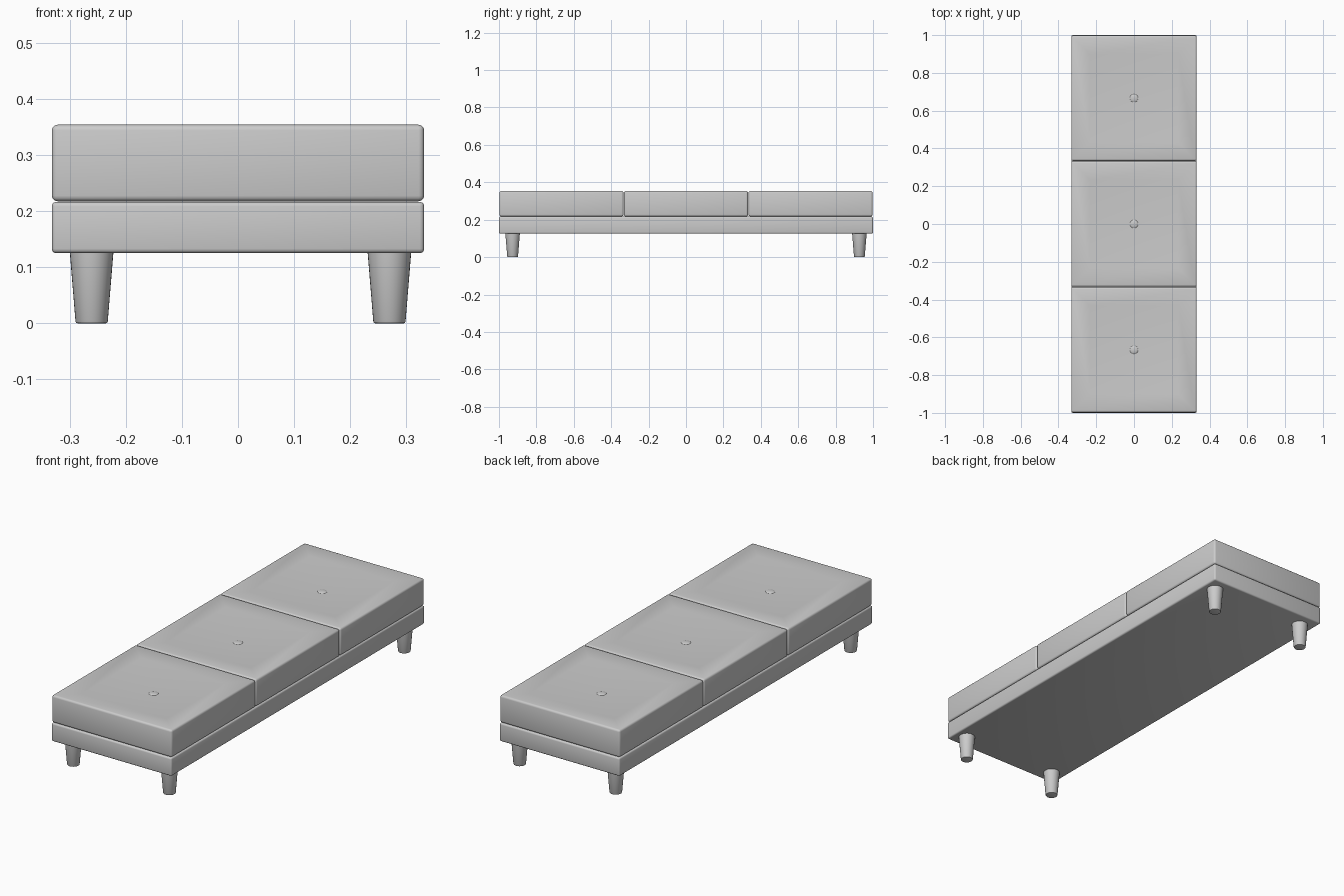
import bpy, bmesh
from mathutils import Vector

if "Cube" in bpy.data.objects:
    bpy.data.objects.remove(bpy.data.objects["Cube"])

HALF_X = 0.332


def finish(bm, name, angle=0.6):
    bmesh.ops.recalc_face_normals(bm, faces=bm.faces)
    me = bpy.data.meshes.new(name)
    bm.to_mesh(me)
    bm.free()
    ob = bpy.data.objects.new(name, me)
    bpy.context.collection.objects.link(ob)
    bpy.ops.object.select_all(action='DESELECT')
    ob.select_set(True)
    bpy.context.view_layer.objects.active = ob
    bpy.ops.object.shade_smooth_by_angle(angle=angle)
    return ob


def rounded_box(lo, hi, radius):
    bm = bmesh.new()
    lo, hi = Vector(lo), Vector(hi)
    bmesh.ops.create_cube(bm, size=1)
    bmesh.ops.scale(bm, vec=hi - lo, verts=bm.verts)
    bmesh.ops.translate(bm, vec=(lo + hi) / 2, verts=bm.verts)
    bmesh.ops.bevel(bm, geom=bm.edges[:], offset=radius, segments=3,
                    profile=0.5, affect='EDGES')
    return bm


# Long upholstered base
finish(rounded_box((-HALF_X, -1, 0.125), (HALF_X, 1, 0.2165), 0.008), "base")

# Three seat cushions, each pulled down to a button in the middle
for i, y in enumerate((-0.666, 0.0, 0.666)):
    bm = rounded_box((-HALF_X, y - 0.3315, 0.2175),
                     (HALF_X, y + 0.3315, 0.354), 0.010)
    top = max(bm.faces, key=lambda f: f.calc_center_median().z + f.calc_area())
    top = max((f for f in bm.faces if f.normal.z > 0.99),
              key=lambda f: f.calc_area())
    for inset, drop in ((0.125, 0.005),):
        bmesh.ops.inset_individual(bm, faces=[top], thickness=inset)
        for v in top.verts:
            v.co.z -= drop
    poked = bmesh.ops.poke(bm, faces=[top])
    poked["verts"][0].co.z = 0.322
    finish(bm, f"cushion_{i + 1}")

    # Button
    bm = bmesh.new()
    bmesh.ops.create_uvsphere(bm, u_segments=24, v_segments=12, radius=0.023)
    bmesh.ops.scale(bm, vec=(1, 1, 0.3), verts=bm.verts)
    bmesh.ops.translate(bm, vec=(0, y, 0.322), verts=bm.verts)
    finish(bm, f"button_{i + 1}")

# Tapered round legs with softened feet
for x, side in ((-0.261, "left"), (0.27, "right")):
    for y, end in ((-0.927, "front"), (0.927, "back")):
        bm = bmesh.new()
        bmesh.ops.create_cone(bm, cap_ends=True, segments=32, radius1=0.0285,
                              radius2=0.039, depth=0.128)
        bmesh.ops.translate(bm, vec=(x, y, 0.064), verts=bm.verts)
        rim = [e for e in bm.edges if all(v.co.z < 0.001 for v in e.verts)]
        bmesh.ops.bevel(bm, geom=rim, offset=0.003, segments=2,
                        profile=0.5, affect='EDGES')
        finish(bm, f"{end}_{side}_leg")
